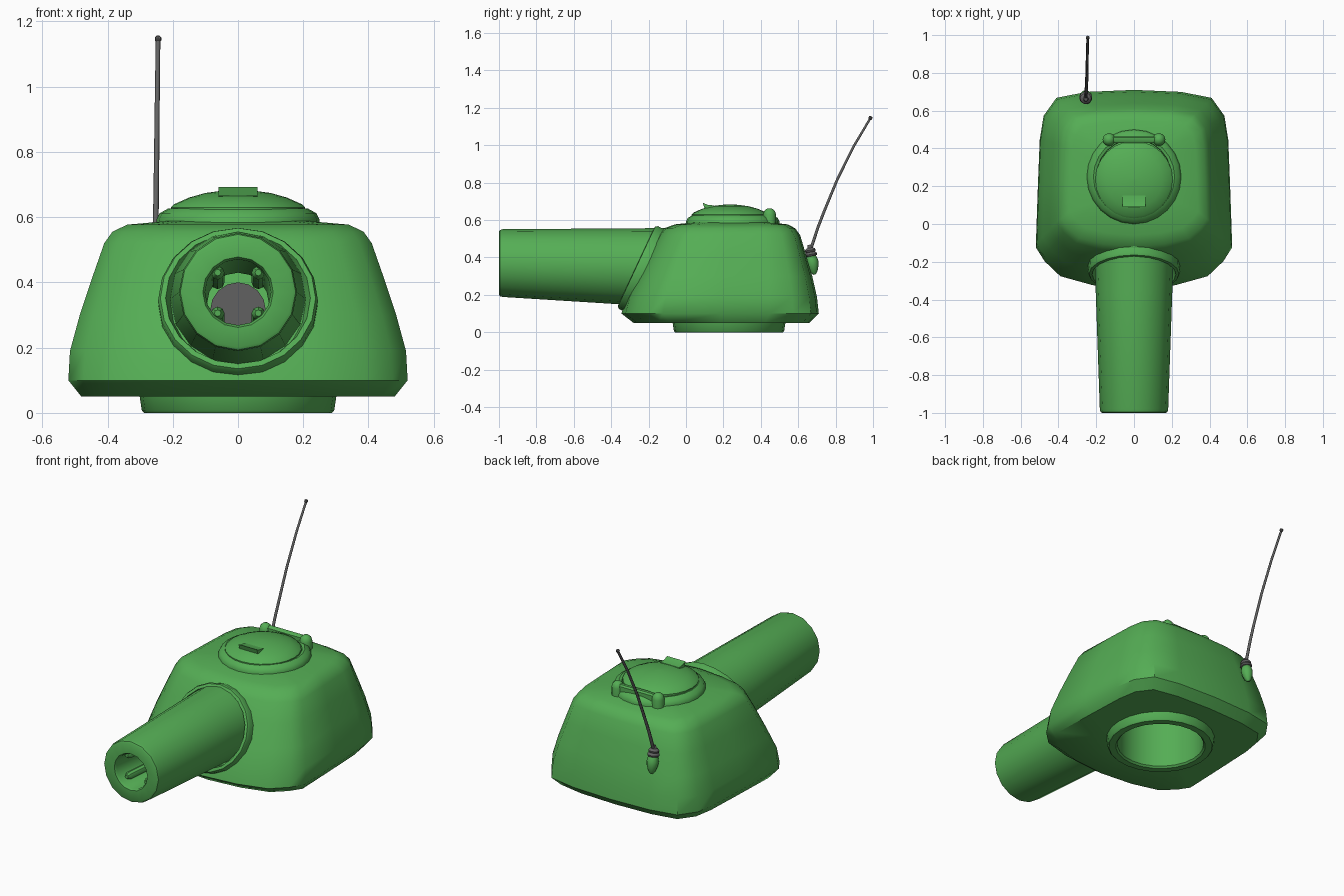
import bpy, math
from math import sin, cos, pi
from mathutils import Matrix, Vector

if "Cube" in bpy.data.objects:
    bpy.data.objects.remove(bpy.data.objects["Cube"])


def material(name, rgb):
    m = bpy.data.materials.new(name)
    m.diffuse_color = (*rgb, 1)
    m.use_nodes = True
    m.node_tree.nodes["Principled BSDF"].inputs["Base Color"].default_value = m.diffuse_color
    return m


GREEN = material("green_paint", (0.09, 0.42, 0.09))
DARK = material("dark_grey", (0.12, 0.12, 0.12))


def loft(name, rings, mat, cap_start=True, cap_end=True, matrix=None, angle=40):
    """Skin a list of equal-length point rings; matrix places the result."""
    n = len(rings[0])
    verts = [Vector(p) for ring in rings for p in ring]
    if matrix:
        verts = [matrix @ v for v in verts]
    faces = [(k * n + i, k * n + (i + 1) % n, (k + 1) * n + (i + 1) % n, (k + 1) * n + i)
             for k in range(len(rings) - 1) for i in range(n)]
    if cap_start:
        faces.append(tuple(reversed(range(n))))
    if cap_end:
        faces.append(tuple(range((len(rings) - 1) * n, len(rings) * n)))
    me = bpy.data.meshes.new(name)
    me.from_pydata(verts, [], faces)
    me.materials.append(mat)
    ob = bpy.data.objects.new(name, me)
    bpy.context.collection.objects.link(ob)
    bpy.ops.object.select_all(action='DESELECT')
    ob.select_set(True)
    bpy.context.view_layer.objects.active = ob
    bpy.ops.object.shade_smooth_by_angle(angle=math.radians(angle))
    return ob


def circle(r, z, n):
    return [(r * cos(2 * pi * i / n), r * sin(2 * pi * i / n), z) for i in range(n)]


def lathe(name, profile, n, mat, matrix, caps=(True, True), angle=40):
    return loft(name, [circle(r, z, n) for r, z in profile], mat, *caps, matrix, angle)


def place(loc, tilt=0.0):
    return Matrix.Translation(loc) @ Matrix.Rotation(math.radians(tilt), 4, 'X')


# Turret body: one plan outline scaled through the height levels
half = [(0, 0), (.42, .02), (.75, .065), (.91, .14), (1, .21), (.98, .5),
        (.96, .75), (.92, .87), (.79, .96), (.48, .99), (0, 1)]
plan = half + [(-u, v) for u, v in half[-2:0:-1]]
levels = [(.05, .48, -.28, .66), (.10, .52, -.345, .71), (.19, .515, -.32, .70),
          (.30, .485, -.265, .675), (.42, .445, -.205, .64), (.52, .41, -.15, .61),
          (.555, .385, -.12, .585), (.577, .34, -.06, .545), (.592, .17, .08, .40)]
rings = [[(u * w, yf + v * (yb - yf), z) for u, v in plan] for z, w, yf, yb in levels]
hole = []
for x, y, z in rings[0]:
    a = math.atan2(y - .23, x)
    hole.append((.29 * cos(a), .23 + .29 * sin(a), .05))
loft("turret_body", [hole] + rings, GREEN, cap_start=False, angle=42)

# Turret ring underneath, with its deep open well
lathe("turret_ring", [(.24, .42), (.24, .01), (.25, 0), (.288, 0), (.295, .008), (.303, .06)],
      24, GREEN, place((0, .23, 0)), caps=(True, False))

# Barrel with bore: rings of (y, centre z, radius)
N = 16
def barrel_ring(y, z, r):
    return [(r * cos(2 * pi * i / N), y, z + r * sin(2 * pi * i / N)) for i in range(N)]

loft("gun_barrel", [barrel_ring(*p) for p in [
    (-.1, .345, .212), (-.35, .3525, .203), (-.98, .37, .181), (-.995, .37, .177),
    (-1, .37, .168), (-1, .37, .108), (-.988, .37, .101), (-.45, .335, .095)]],
    GREEN, cap_end=False)
loft("bore_end", [barrel_ring(-.47, .315, .085), barrel_ring(-.46, .315, .085)], DARK)

# Rifling ribs in the bore
for k in range(4):
    a = pi / 4 + k * pi / 2
    loft(f"bore_rib_{k + 1}", [
        [(.088 * cos(a) + r * cos(t), y, z + .088 * sin(a) + r * sin(t))
         for t in [2 * pi * i / 8 for i in range(8)]]
        for y, z, r in [(-.95, .368, .01), (-.93, .367, .021), (-.46, .338, .021)]], GREEN)

# Collar lying on the sloping front around the barrel
lathe("barrel_collar", [(.243, -.06), (.245, 0), (.238, .014), (.222, .016), (.205, -.03)],
      20, GREEN, place((0, -.252, .345), 65), caps=(False, False))

# Hatch rim and domed lid
lathe("hatch_rim", [(.25, .57), (.25, .592), (.24, .612), (.215, .626), (.2, .622), (.198, .60)],
      24, GREEN, place((0, .25, 0)), caps=(False, False))
lathe("hatch_lid", [(.205, .60), (.205, .63), (.195, .64), (.15, .66), (.10, .674),
                    (.05, .681), (.008, .684)], 24, GREEN, place((0, .235, 0)),
      caps=(False, True))

# Hatch finger grip: wedge lip rising to the front
grip = [(.155, .66), (.15, .678), (.115, .682), (.09, .692), (.098, .665)]
loft("hatch_grip", [[(x, y, z) for y, z in grip] for x in (-.06, .06)], GREEN, angle=25)

# Hinge: bar between two rounded knobs
bar = [(.43, .61), (.43, .645), (.44, .652), (.458, .652), (.466, .643), (.466, .61)]
loft("hinge_bar", [[(x, y, z) for y, z in bar] for x in (-.115, .115)], GREEN)
for side, s in (("left", -1), ("right", 1)):
    lathe(f"hinge_knob_{side}", [(.034, .575), (.034, .63), (.029, .648), (.016, .66), (.004, .663)],
          12, GREEN, place((s * .132, .447, 0)))

# Antenna mount: teardrop socket and two dark rings
mount = place((-.255, .685, .32), 10)
lathe("antenna_socket", [(.006, -.012), (.02, .005), (.03, .035), (.033, .06), (.027, .085),
                         (.02, .10)], 12, GREEN, mount)
lathe("antenna_rings", [(.02, .085), (.031, .09), (.034, .098), (.031, .106), (.024, .11),
                        (.028, .114), (.03, .121), (.026, .128), (.014, .133), (.009, .15)],
      14, DARK, mount)

# Antenna rod: curved tapering whip with a tip bead
path = [(-.255, .66, .44), (-.255, .674, .465), (-.253, .705, .56), (-.251, .74, .65),
        (-.249, .81, .82), (-.247, .90, 1.0), (-.245, .986, 1.145)]
rod = bpy.data.curves.new("antenna_rod", 'CURVE')
rod.dimensions = '3D'
rod.bevel_depth = .01
rod.bevel_resolution = 1
rod.use_fill_caps = True
spline = rod.splines.new('POLY')
spline.points.add(len(path) - 1)
for i, (pt, co) in enumerate(zip(spline.points, path)):
    pt.co = (*co, 1)
    pt.radius = 1 - .05 * i
rod.materials.append(DARK)
bpy.context.collection.objects.link(bpy.data.objects.new("antenna_rod", rod))
lathe("antenna_tip", [(.005, -.01), (.01, -.005), (.01, .005), (.005, .01)], 8, DARK,
      place((-.245, .986, 1.146), -30))
